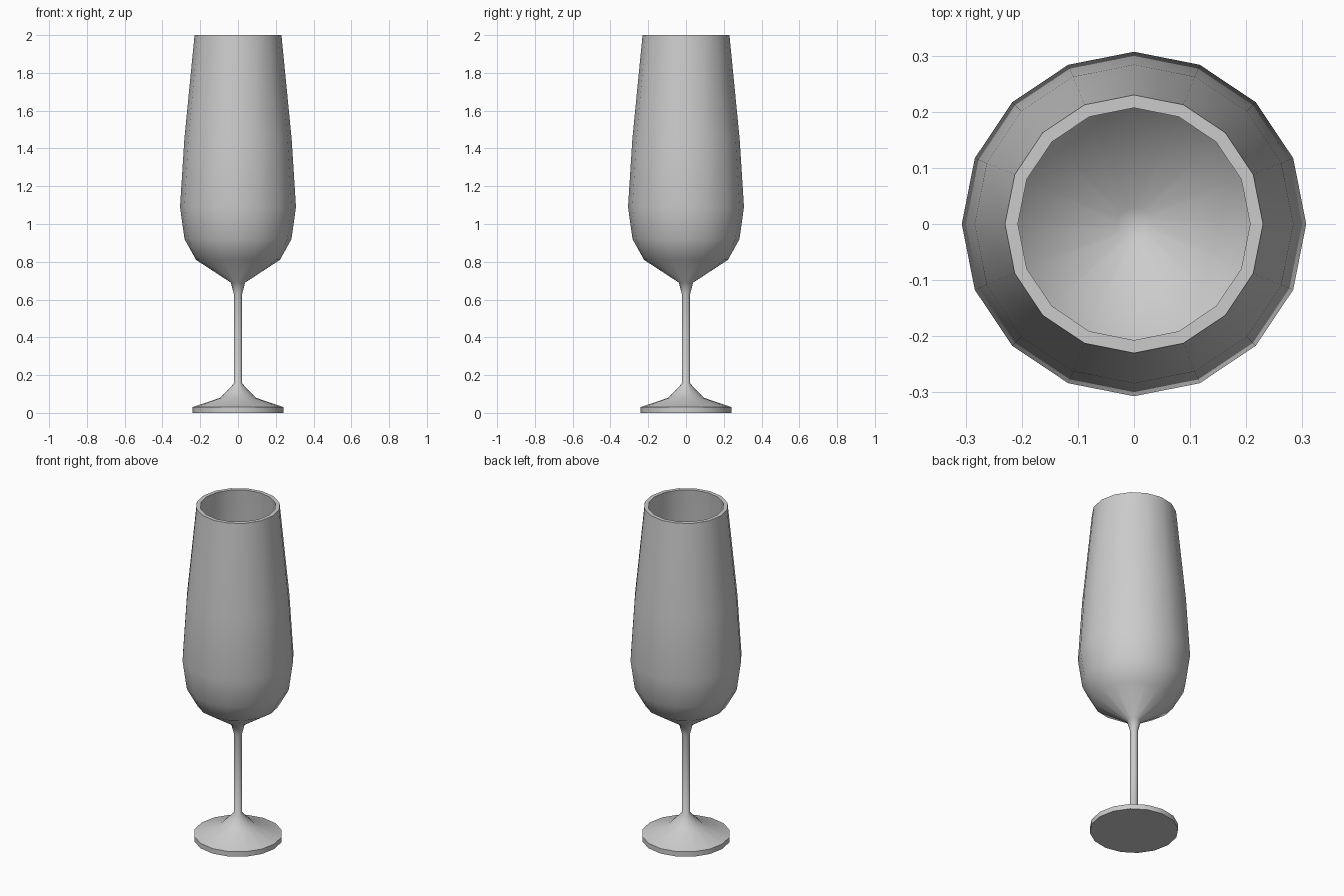
import bpy, bmesh, math

if "Cube" in bpy.data.objects:
    bpy.data.objects.remove(bpy.data.objects["Cube"])

SIDES = 16

# Half cross-section (radius, height), from the underside, up the outside, down the inside
foot = [(0, 0), (0.242, 0), (0.242, 0.03), (0.095, 0.08)]
stem = [(0.022, 0.155), (0.022, 0.63), (0.038, 0.69)]
bowl_outside = [(0.222, 0.81), (0.283, 0.92), (0.307, 1.09), (0.284, 1.45), (0.23, 2.0)]
bowl_inside = [(0.207, 2.0), (0.261, 1.45), (0.283, 1.09), (0.261, 0.93),
               (0.205, 0.832), (0.03, 0.715), (0, 0.71)]
profile = foot + stem + bowl_outside + bowl_inside

# Lathe the profile around the z axis
bm = bmesh.new()
verts = [bm.verts.new((r, 0, z)) for r, z in profile]
edges = [bm.edges.new(pair) for pair in zip(verts, verts[1:])]
bmesh.ops.spin(bm, geom=verts + edges, cent=(0, 0, 0), axis=(0, 0, 1),
               angle=math.tau, steps=SIDES, use_merge=False)
bmesh.ops.remove_doubles(bm, verts=bm.verts, dist=0.0005)
bmesh.ops.recalc_face_normals(bm, faces=bm.faces)

mesh = bpy.data.meshes.new("champagne_flute")
bm.to_mesh(mesh)
bm.free()
flute = bpy.data.objects.new("champagne_flute", mesh)
bpy.context.collection.objects.link(flute)

# Smooth walls, crisp rim and foot edge
bpy.context.view_layer.objects.active = flute
flute.select_set(True)
bpy.ops.object.shade_smooth_by_angle(angle=math.radians(60))
